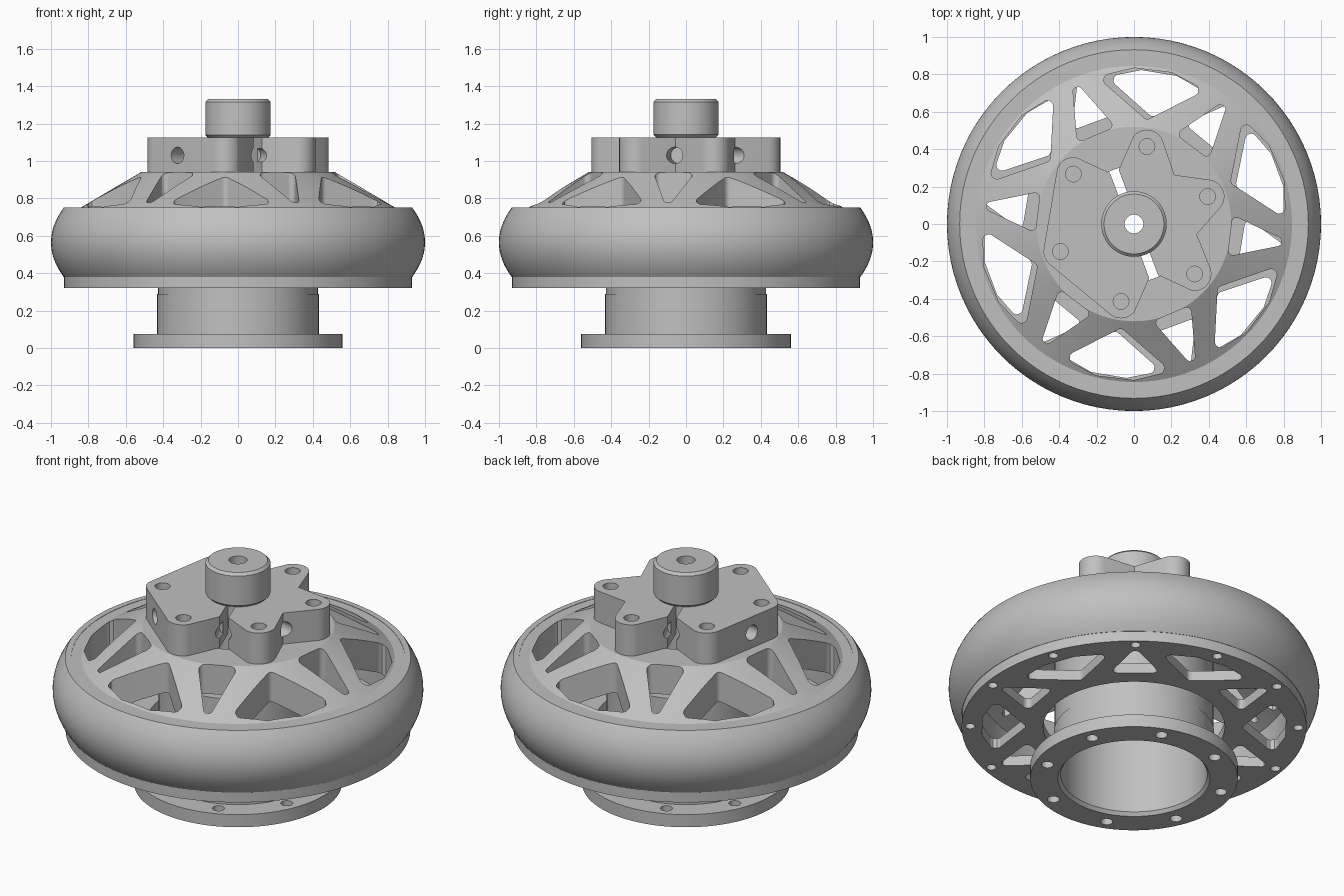
import bpy, bmesh, math
from mathutils import Vector, Matrix

if "Cube" in bpy.data.objects:
    bpy.data.objects.remove(bpy.data.objects["Cube"])

SEG = 96
grey = bpy.data.materials.new("grey metal")
grey.diffuse_color = (0.53, 0.53, 0.53, 1)
grey.use_nodes = True
grey.node_tree.nodes["Principled BSDF"].inputs["Base Color"].default_value = grey.diffuse_color


def polar(r, deg, z=0.0):
    a = math.radians(deg)
    return Vector((r * math.cos(a), r * math.sin(a), z))


def finish(name, bm):
    bmesh.ops.recalc_face_normals(bm, faces=bm.faces)
    me = bpy.data.meshes.new(name)
    bm.to_mesh(me)
    bm.free()
    me.materials.append(grey)
    ob = bpy.data.objects.new(name, me)
    bpy.context.collection.objects.link(ob)
    return ob


def lathe(name, profile, seg=SEG):
    """Revolve a closed (radius, z) outline around z."""
    bm = bmesh.new()
    rings = [[bm.verts.new(polar(r, 360 * i / seg, z)) for r, z in profile] for i in range(seg)]
    n = len(profile)
    for i in range(seg):
        a, b = rings[i], rings[(i + 1) % seg]
        for j in range(n):
            k = (j + 1) % n
            bm.faces.new((a[j], b[j], b[k], a[k]))
    return finish(name, bm)


def prism(bm, pts, z0, z1):
    lo = [bm.verts.new((p.x, p.y, z0)) for p in pts]
    hi = [bm.verts.new((p.x, p.y, z1)) for p in pts]
    n = len(pts)
    bm.faces.new(lo[::-1])
    bm.faces.new(hi)
    for i in range(n):
        k = (i + 1) % n
        bm.faces.new((lo[i], lo[k], hi[k], hi[i]))


def rounded(corners, rad, steps=5):
    """Round off every corner of a convex polygon."""
    out = []
    n = len(corners)
    for i, c in enumerate(corners):
        u = (corners[i - 1] - c).normalized()
        v = (corners[(i + 1) % n] - c).normalized()
        half = u.angle(v) / 2
        mid = c + (u + v).normalized() * rad / math.sin(half)
        p = c + u * rad / math.tan(half) - mid
        q = c + v * rad / math.tan(half) - mid
        for s in range(steps + 1):
            t = s / steps
            out.append(mid + (p * (1 - t) + q * t).normalized() * rad)
    return out


def disc(center, r, n=20):
    return [center + polar(r, 360 * i / n) for i in range(n)]


def cut(ob, bm):
    """Subtract the cutter solid and bake the result."""
    cutter = finish("cutter", bm)
    cutter.hide_render = True
    m = ob.modifiers.new("cut", 'BOOLEAN')
    m.object, m.operation, m.solver = cutter, 'DIFFERENCE', 'EXACT'
    dg = bpy.context.evaluated_depsgraph_get()
    me = bpy.data.meshes.new_from_object(ob.evaluated_get(dg))
    ob.modifiers.clear()
    ob.data = me
    bpy.data.objects.remove(cutter)


def windows(bm, phase, z0, z1, large, small):
    """Alternating outward and inward triangles, six of each."""
    for k in range(6):
        a, b = phase + 60 * k, phase + 30 + 60 * k
        apex, base, spread = large
        prism(bm, rounded([polar(apex, a), polar(base, a - spread),
                           polar(base * 1.03, a - spread / 3), polar(base * 1.03, a + spread / 3),
                           polar(base, a + spread)], 0.03), z0, z1)
        inner, tip, spread = small
        prism(bm, rounded([polar(inner, b - spread), polar(tip, b), polar(inner, b + spread)], 0.025), z0, z1)


# Tyre with a bulging tread
tread = [(1 - 0.068 * t * t, 0.565 + 0.185 * t) for t in [i / 10 for i in range(-10, 11)]]
lathe("tyre", [(0.90, 0.38)] + tread + [(0.90, 0.75)])

# Rim barrel
lathe("rim", [(0.84, 0.38), (0.925, 0.38), (0.925, 0.748), (0.84, 0.748)])

# Conical spoke web with windows and blind screw holes
web = lathe("spoke_web", [(0.31, 0.80), (0.46, 0.80), (0.845, 0.57), (0.845, 0.748),
                          (0.52, 0.94), (0.31, 0.94)])
bm = bmesh.new()
windows(bm, 23, 0.3, 1.1, (0.56, 0.81, 21), (0.53, 0.85, 12))
for k in range(6):
    prism(bm, disc(polar(0.42, 20.5 + 60 * k), 0.042), 0.84, 1.0)
cut(web, bm)

# Lower cover plate with windows and bolt holes
plate = lathe("cover_plate", [(0.49, 0.32), (0.93, 0.32), (0.93, 0.38), (0.49, 0.38)])
bm = bmesh.new()
windows(bm, 20.5, 0.2, 0.5, (0.58, 0.80, 20), (0.60, 0.85, 13))
for k in range(12):
    prism(bm, disc(polar(0.885, 20.5 + 30 * k), 0.027, 14), 0.2, 0.5)
cut(plate, bm)

# Hollow hub with bolted flange
hub = lathe("hub_flange", [(0.41, 0), (0.56, 0), (0.56, 0.075), (0.432, 0.075), (0.432, 0.29),
                           (0.428, 0.29), (0.428, 0.70), (0.36, 0.70), (0.36, 0.66),
                           (0.395, 0.64), (0.395, 0.02)])
bm = bmesh.new()
for k in range(8):
    prism(bm, disc(polar(0.49, 22.5 + 45 * k), 0.033, 16), -0.1, 0.2)
cut(hub, bm)

# Two clamp halves with rounded lobes around the screws
PH, LOBE = 20.5, 0.09


def lobe(k, a0, a1, steps=10):
    c = polar(0.42, PH + 60 * k)
    return [c + polar(LOBE, PH + 60 * k + a0 + (a1 - a0) * s / steps) for s in range(steps + 1)]


side = polar(0.025, PH)
slit_a, slit_b = polar(0.30, PH + 90), polar(0.30, PH - 90)
halves = {
    "clamp_right": lobe(-1, -62, 62) + [polar(0.34, PH - 30)] + lobe(0, -62, 62)
    + [polar(0.34, PH + 30)] + lobe(1, -62, 62) + [slit_a + side, slit_b + side],
    "clamp_left": lobe(2, -62, 30) + lobe(3, -30, 30) + lobe(4, -30, 62)
    + [slit_b - side, slit_a - side],
}
# sideways shift of the cross holes on the two flat faces
shift = {2: 0.045, 3: -0.045}
for name, pts in halves.items():
    bm = bmesh.new()
    prism(bm, pts, 0.94, 1.125)
    half = finish(name, bm)
    bm = bmesh.new()
    prism(bm, disc(Vector(), 0.12, 48), 0.8, 1.3)
    for k in range(6):
        prism(bm, disc(polar(0.42, PH + 60 * k), 0.042), 0.8, 1.3)
        # radial cross holes
        ang = PH + 30 + 60 * k
        pos = polar(0.41, ang, 1.03) + polar(shift.get(k, 0), ang + 90)
        mat = Matrix.Translation(pos) @ Matrix.Rotation(math.radians(ang), 4, 'Z') \
            @ Matrix.Rotation(math.pi / 2, 4, 'Y')
        bmesh.ops.create_cone(bm, cap_ends=True, segments=24, radius1=0.044, radius2=0.044,
                              depth=0.36, matrix=mat)
    cut(half, bm)

# Bored shaft and chamfered top collar
lathe("shaft", [(0.05, 0.80), (0.119, 0.80), (0.119, 1.13), (0.05, 1.13)], 48)
lathe("top_collar", [(0.05, 1.125), (0.16, 1.125), (0.175, 1.14), (0.175, 1.315),
                     (0.16, 1.33), (0.05, 1.33)], 64)

# Smooth shading with crisp edges
for ob in bpy.data.objects:
    ob.select_set(True)
    bpy.context.view_layer.objects.active = ob
bpy.ops.object.shade_smooth_by_angle(angle=math.radians(30))
